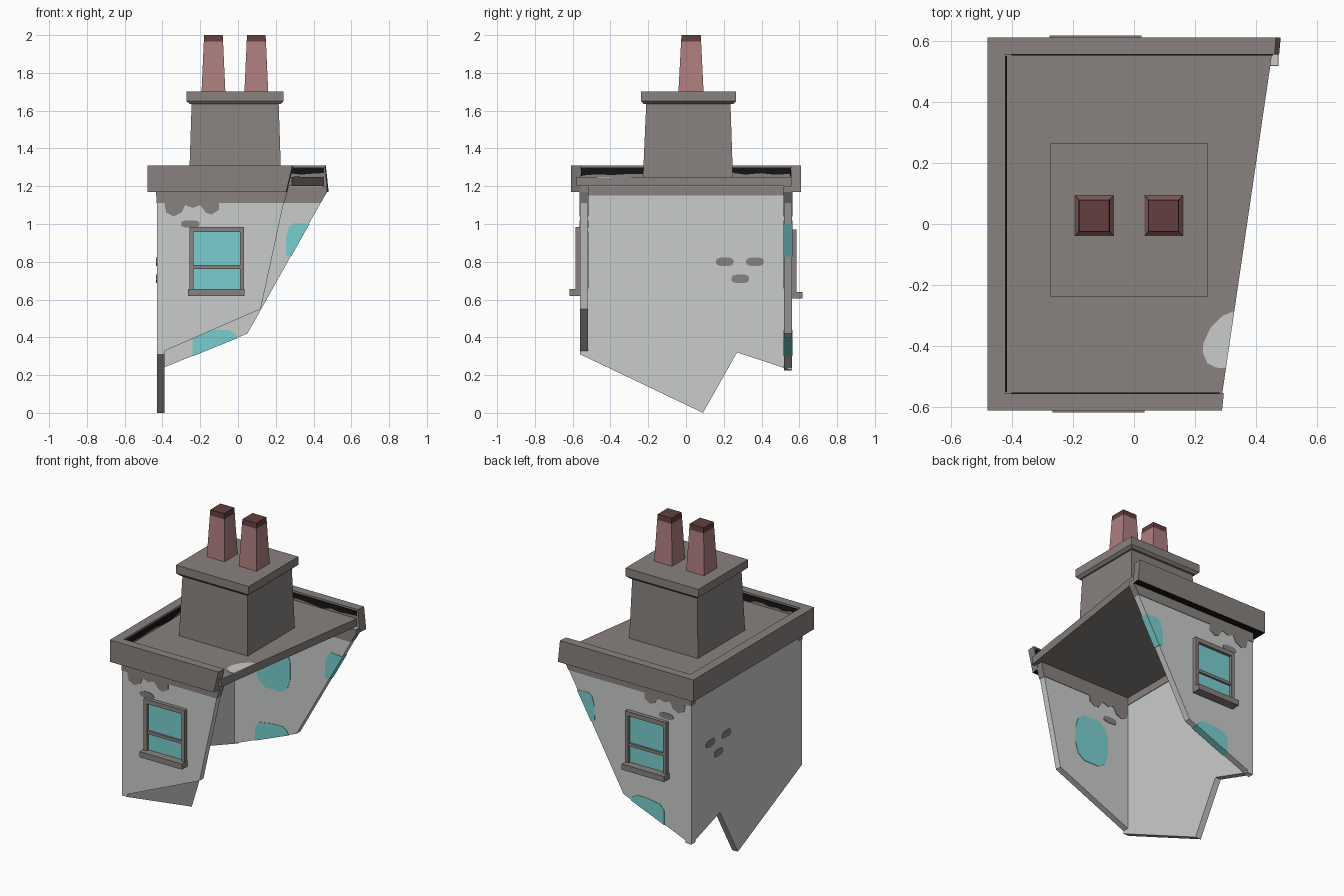
import bpy, bmesh, math, random
from mathutils import Vector

if "Cube" in bpy.data.objects:
    bpy.data.objects.remove(bpy.data.objects["Cube"])

random.seed(3)


def srgb(r, g, b):
    return [((c / 255 + 0.055) / 1.055) ** 2.4 if c > 10 else c / 3295 for c in (r, g, b)] + [1]


def material(name, rgb):
    m = bpy.data.materials.new(name)
    m.diffuse_color = srgb(*rgb)
    m.use_nodes = True
    m.node_tree.nodes["Principled BSDF"].inputs["Base Color"].default_value = m.diffuse_color
    return m


STONE = material("grey stone", (136, 130, 126))
PLASTER = material("pale plaster", (202, 204, 203))
GLASS = material("turquoise glass", (122, 207, 207))
CLAY = material("pink clay", (174, 126, 126))
SOOT = material("dark red clay", (98, 62, 61))
BLACK = material("black", (22, 21, 21))


def finish(name, bm, *mats):
    bmesh.ops.recalc_face_normals(bm, faces=bm.faces[:])
    me = bpy.data.meshes.new(name)
    bm.to_mesh(me)
    bm.free()
    for m in mats:
        me.materials.append(m)
    ob = bpy.data.objects.new(name, me)
    bpy.context.collection.objects.link(ob)
    return ob


def prism(name, pts, axis, a, b, mat):
    """Extrude a 2D outline along an axis from a to b."""
    def at(p, t):
        return {"x": (t, *p), "y": (p[0], t, p[1]), "z": (*p, t)}[axis]
    bm = bmesh.new()
    lo = [bm.verts.new(at(p, a)) for p in pts]
    hi = [bm.verts.new(at(p, b)) for p in pts]
    bm.faces.new(lo)
    bm.faces.new(hi)
    n = len(pts)
    for i in range(n):
        j = (i + 1) % n
        bm.faces.new((lo[i], lo[j], hi[j], hi[i]))
    return finish(name, bm, mat)


def box(name, x0, x1, y0, y1, z0, z1, mat):
    return prism(name, [(x0, y0), (x1, y0), (x1, y1), (x0, y1)], "z", z0, z1, mat)


def tower(name, rings, *mats):
    """Stack of rectangles (x0, x1, y0, y1, z); upper section gets material 1 if given."""
    bm = bmesh.new()
    loops = [[bm.verts.new(p) for p in ((x0, y0, z), (x1, y0, z), (x1, y1, z), (x0, y1, z))]
             for x0, x1, y0, y1, z in rings]
    bm.faces.new(loops[0])
    for k in range(len(loops) - 1):
        for i in range(4):
            j = (i + 1) % 4
            f = bm.faces.new((loops[k][i], loops[k][j], loops[k + 1][j], loops[k + 1][i]))
            f.material_index = 1 if len(mats) > 1 and k == len(loops) - 2 else 0
    bm.faces.new(loops[-1]).material_index = len(mats) - 1
    return finish(name, bm, *mats)


def blob(u, v, w, h):
    return [(u + w / 2 * math.copysign(abs(math.cos(t)) ** 0.6, math.cos(t)),
             v + h / 2 * math.copysign(abs(math.sin(t)) ** 0.8, math.sin(t)))
            for t in (math.tau * (i + 0.5) / 12 for i in range(12))]


# broken walls
prism("left_wall", [(-.56, 1.2), (-.56, .31), (.09, 0), (.27, .32), (.56, .225), (.56, 1.2)],
      "x", -.43, -.39, PLASTER)
prism("front_wall", [(-.43, 1.2), (-.43, .31), (.12, .55), (.261, 1.2)], "y", -.56, -.52, PLASTER)
prism("back_wall", [(-.43, 1.2), (-.43, .225), (.05, .42), (.47, 1.17), (.47, 1.2)],
      "y", .52, .56, PLASTER)

# stained band with drips, showing on both sides of the walls
drips = [(-.10, 1.11), (-.10, 1.075), (-.14, 1.05), (-.17, 1.06), (-.20, 1.10), (-.24, 1.085),
         (-.28, 1.10), (-.30, 1.06), (-.34, 1.04), (-.38, 1.06), (-.39, 1.11), (-.432, 1.11)]
T = .003
for name, y0, y1, e0, e1 in (("front", -.56, -.52, .244, .262), ("back", .52, .56, .437, .472)):
    prism(name + "_stain", [(-.432, 1.198), (e1, 1.198), (e1, 1.17), (e0, 1.11)] + drips,
          "y", y0 - T, y1 + T, STONE)
    prism(name + "_stain_spot", blob(-.253, 1.0, .10, .04), "y", y0 - T, y1 + T, STONE)
    # glass colour seen from the inside
    prism(name + "_inner_glass", blob(-.115, .81, .25, .31), "y", y0 - T * (y0 > 0), y1 + T * (y0 < 0), GLASS)
box("left_stain", -.43 - T, -.39 + T, -.56, .56, 1.15, 1.198, STONE)
for i, (y, z) in enumerate(((.205, .80), (.365, .80), (.287, .71))):
    prism(f"brick_mark_{i}", blob(y, z, .095, .046), "x", -.43 - T, -.39 + T, STONE)

# turquoise patches on the broken back wall
prism("edge_patch", [(.253, .84), (.262, .83), (.281, .828), (.378, 1.0), (.30, 1.005), (.27, .985), (.255, .93)],
      "y", .52 - T, .56 + T, GLASS)
prism("lower_patch", [(-.24, .30), (-.005, .395), (-.015, .42), (-.05, .44), (-.12, .44), (-.21, .425), (-.24, .39)],
      "y", .52 - T, .56 + T, GLASS)

# roof slab and U-shaped parapet
prism("roof_slab", [(-.44, -.58), (.285, -.58), (.455, .58), (-.44, .58)], "z", 1.2, 1.25, STONE)
par = prism("parapet", [(-.48, -.61), (.288, -.61), (.294, -.555), (-.42, -.555),
                        (-.42, .555), (.46, .555), (.465, .61), (-.48, .61)], "z", 1.17, 1.31, STONE)
par.data.materials.append(BLACK)
for v in par.data.vertices:                       # slanted broken ends
    if v.co.x > .2 and v.co.z < 1.2:
        v.co.x += -.033 if v.co.y < 0 else .015
for f in par.data.polygons:                       # dark underside
    if f.normal.z < -.5:
        f.material_index = 1


# ragged black shadow line inside the parapet
def ragged(a, b):
    n = 14
    low = [(a + (b - a) * i / n, random.uniform(1.252, 1.272)) for i in range(n + 1)]
    return low + [(b, 1.298), (a, 1.298)]


prism("left_dark_strip", ragged(-.55, .55), "x", -.421, -.416, BLACK)
prism("back_dark_strip", ragged(-.40, .455), "y", .551, .556, BLACK)
prism("front_dark_strip", ragged(-.40, .28), "y", -.556, -.551, BLACK)

# pale chip at the broken roof edge
prism("roof_chip", [(.328, -.285), (.29, -.30), (.25, -.34), (.227, -.39), (.225, -.42), (.24, -.455), (.27, -.47), (.301, -.472)],
      "z", 1.247, 1.253, PLASTER)

# chimney stack, cap and pots
tower("chimney_stack", [(-.26, .23, -.23, .25, 1.2), (-.245, .215, -.21, .235, 1.65)], STONE)
tower("chimney_cap", [(-.255, .225, -.225, .25, 1.635), (-.273, .242, -.237, .264, 1.65),
                      (-.273, .242, -.237, .264, 1.702)], STONE)
for i, x in enumerate((-.13, .097)):
    tower(f"chimney_pot_{i}", [(x - .063, x + .063, -.04, .093, 1.70), (x - .051, x + .051, -.026, .08, 1.965),
                               (x - .049, x + .049, -.024, .078, 2.0)], CLAY, SOOT)

# windows, front and back
for name, s, dx, dz in (("front", -1, 0, 0), ("back", 1, -.01, -.015)):
    def bar(part, x0, x1, z0, z1, d, mat):
        y0, y1 = sorted((s * .55, s * d))
        box(f"{name}_window_{part}", x0 + dx, x1 + dx, y0, y1, z0 + dz, z1 + dz, mat)
    bar("glass", -.24, .02, .65, .965, .567, GLASS)
    bar("left_jamb", -.258, -.236, .65, .985, .585, STONE)
    bar("right_jamb", .01, .032, .65, .985, .585, STONE)
    bar("lintel", -.237, .011, .957, .985, .585, STONE)
    bar("mid_bar", -.237, .011, .763, .782, .58, STONE)
    bar("sill", -.266, .034, .62, .656, .617, STONE)
